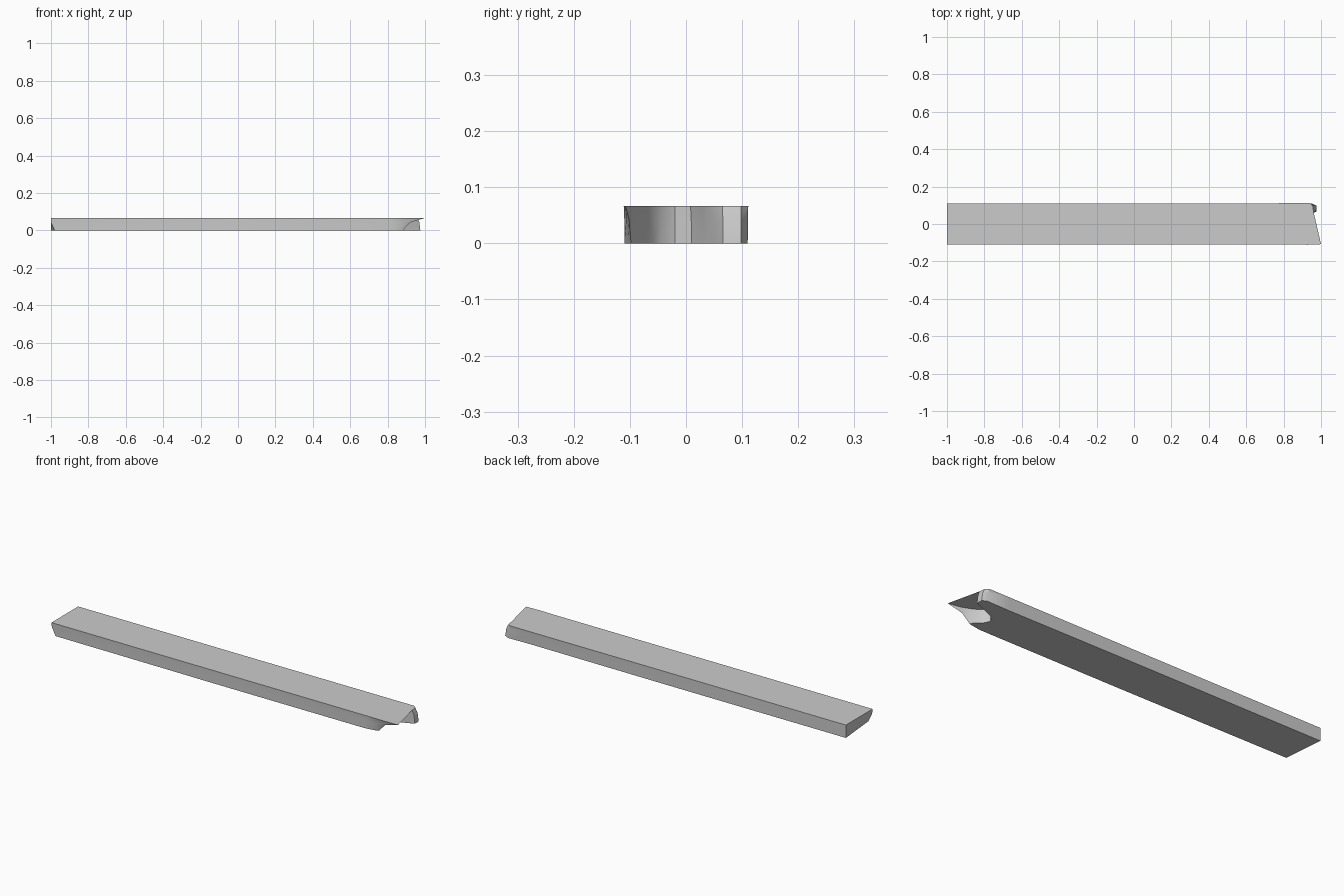
import bpy, bmesh

if "Cube" in bpy.data.objects:
    bpy.data.objects.remove(bpy.data.objects["Cube"])

# Plank outline, counter-clockwise from the front left corner:
# (top x, top y, bottom x, bottom y)
OUTLINE = [
    (-1.00, -0.110, -0.98, -0.105),
    (0.00, -0.110, 0.00, -0.110),
    (0.82, -0.110, 0.81, -0.110),
    (0.93, -0.111, 0.85, -0.104),
    (1.00, -0.108, 0.88, -0.098),   # front splinter, undercut
    (0.93, -0.095, 0.87, -0.075),
    (0.88, -0.075, 0.85, -0.060),
    (0.835, -0.045, 0.835, -0.045),
    (0.822, -0.020, 0.825, -0.020),  # root of the split
    (0.84, 0.008, 0.84, 0.010),
    (0.89, 0.028, 0.89, 0.032),
    (0.94, 0.045, 0.94, 0.052),
    (0.96, 0.065, 0.975, 0.066),    # blunt back prong
    (0.955, 0.098, 0.975, 0.098),
    (0.94, 0.111, 0.95, 0.110),
    (0.82, 0.111, 0.82, 0.107),
    (0.00, 0.110, 0.00, 0.110),
    (-1.00, 0.110, -1.00, 0.110),
]
HEIGHT = 0.067

bm = bmesh.new()


def ring(z, t):
    """Outline blended from bottom (t=0) to top (t=1)."""
    return [bm.verts.new((bx + (tx - bx) * t, by + (ty - by) * t, z))
            for tx, ty, bx, by in OUTLINE]


# Side walls, with a middle ring that hollows the splinter's underside
rings = [ring(0.0, 0.0), ring(0.043, 0.35), ring(HEIGHT, 1.0)]
for v in rings[1][:1]:
    v.co.x = -1.0
n = len(OUTLINE)
for low, high in zip(rings, rings[1:]):
    for i in range(n):
        j = (i + 1) % n
        bm.faces.new((low[i], low[j], high[j], high[i]))

# Broad top and bottom faces
caps = [bm.faces.new(rings[0][::-1]), bm.faces.new(rings[-1])]
bmesh.ops.triangulate(bm, faces=caps)
bmesh.ops.recalc_face_normals(bm, faces=bm.faces[:])

mesh = bpy.data.meshes.new("broken_plank")
bm.to_mesh(mesh)
bm.free()
plank = bpy.data.objects.new("broken_plank", mesh)
bpy.context.collection.objects.link(plank)

# Soft shading in the split, crisp plank edges
bpy.context.view_layer.objects.active = plank
plank.select_set(True)
bpy.ops.object.shade_smooth_by_angle(angle=0.6)
